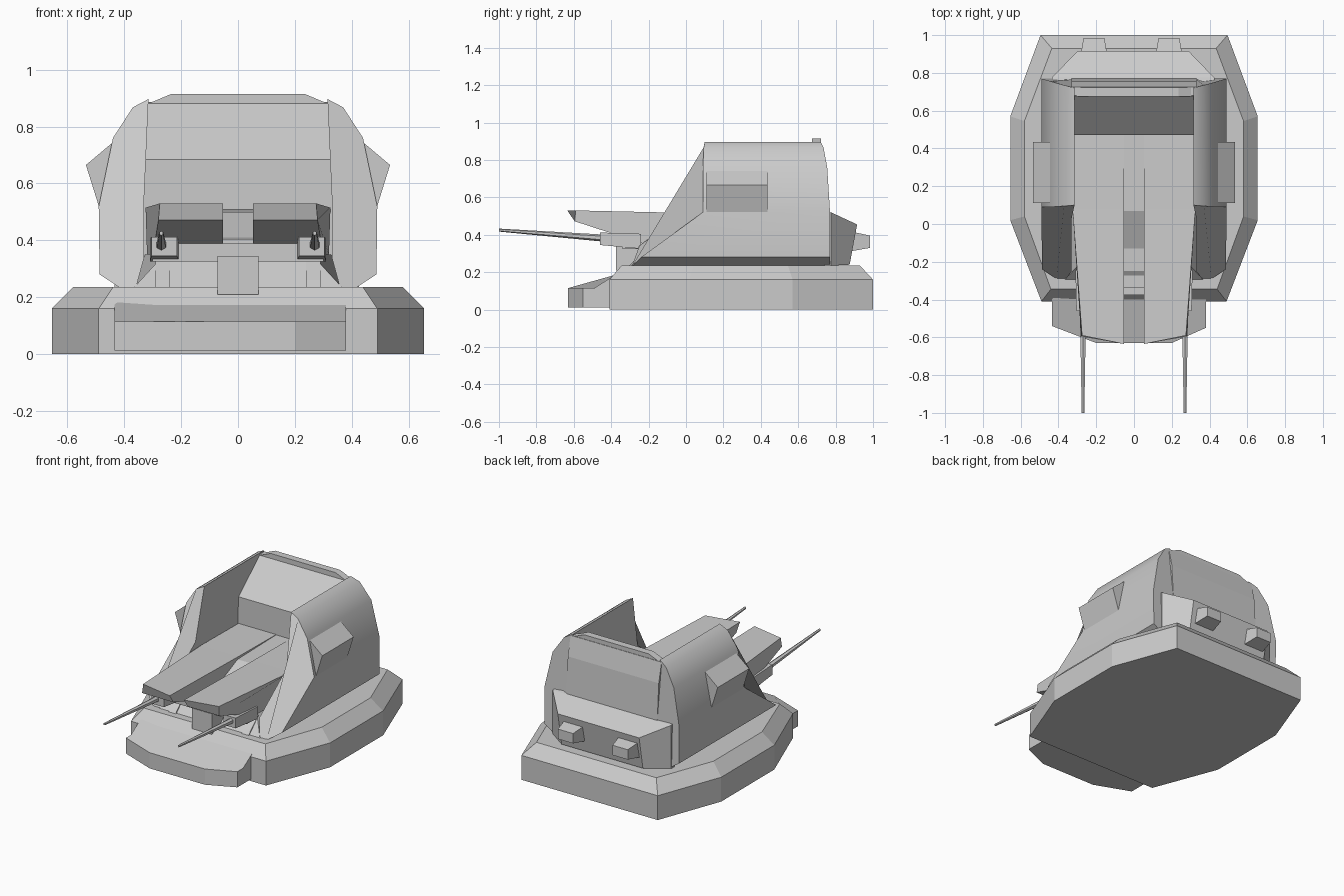
import bpy, bmesh, math
from mathutils import Vector


def loft(name, rings, mirror=False, smooth=False):
    """Closed solid through rings of matching point lists."""
    bm = bmesh.new()
    vs = [[bm.verts.new(p) for p in r] for r in rings]
    n = len(rings[0])
    for a, b in zip(vs, vs[1:]):
        for i in range(n):
            j = (i + 1) % n
            bm.faces.new((a[i], a[j], b[j], b[i]))
    bm.faces.new(vs[0][::-1])
    bm.faces.new(vs[-1])
    bmesh.ops.recalc_face_normals(bm, faces=bm.faces)
    me = bpy.data.meshes.new(name)
    bm.to_mesh(me)
    bm.free()
    ob = bpy.data.objects.new(name, me)
    bpy.context.collection.objects.link(ob)
    if mirror:
        ob.modifiers.new("Mirror", 'MIRROR')
    if smooth:
        bpy.context.view_layer.objects.active = ob
        ob.select_set(True)
        bpy.ops.object.shade_smooth_by_angle(angle=math.radians(32))
        ob.select_set(False)
    return ob


def prism(name, profile, x0, x1, mirror=False):
    """Side profile (y, z) extruded along x."""
    return loft(name, [[(x, y, z) for y, z in profile] for x in (x0, x1)], mirror)


def outline(half, z):
    """Plan outline (x, y) mirrored across x."""
    return [(x, y, z) for x, y in half] + [(-x, y, z) for x, y in reversed(half)]


def rect(x0, x1, y, z0, z1):
    return [(x0, y, z0), (x1, y, z0), (x1, y, z1), (x0, y, z1)]


# Base plinth with sloped rim
wide = [(0.495, 1), (0.655, 0.57), (0.655, 0.02), (0.49, -0.41)]
narrow = [(0.435, 0.93), (0.58, 0.545), (0.58, 0.04), (0.44, -0.345)]
loft("base", [outline(wide, 0), outline(wide, 0.16), outline(narrow, 0.235)])

# Front step
step = [(-0.435, -0.54), (-0.2, -0.63), (0.2, -0.63), (0.38, -0.55)]
loft("front_step", [
    [(x, y, z) for x, y in step] + [(0.38, -0.49, z), (0.38, -0.38, z2), (-0.435, -0.38, z2), (-0.435, -0.49, z)]
    for z, z2 in ((0.012, 0.012), (0.115, 0.185))])

# Side walls of the turret: x, z, front y, back y
wall = [(0.41, 0.23, -0.29, 0.77), (0.487, 0.28, -0.24, 0.77), (0.49, 0.52, 0.09, 0.77),
        (0.44, 0.76, 0.09, 0.755), (0.37, 0.868, 0.095, 0.735), (0.315, 0.897, 0.1, 0.72),
        (0.33, 0.555, 0.03, 0.765), (0.33, 0.34, -0.25, 0.77), (0.36, 0.23, -0.29, 0.77)]
loft("turret_wall", [[(x, yf, z) for x, z, yf, yb in wall],
                     [(x, yb, z) for x, z, yf, yb in wall]], True, True)

# Rear core with sloped cockpit back, and roof ridge
prism("turret_back", [(0.47, 0.23), (0.47, 0.685), (0.68, 0.887), (0.725, 0.887),
                      (0.754, 0.76), (0.77, 0.52), (0.77, 0.23)], -0.33, 0.33)
loft("roof_ridge", [[(-0.33, y, 0.875), (0.33, y, 0.875), (0.235, y, 0.915), (-0.235, y, 0.915)]
                    for y in (0.675, 0.722)])

# Side pods
pod = [(0.44, 0.745), (0.535, 0.665), (0.488, 0.515), (0.43, 0.6)]
loft("side_pod", [[(x, y, z) for x, z in pod] for y in (0.11, 0.435)], True)

# Rear engine box and exhausts
loft("rear_box", [rect(-0.435, 0.425, 0.74, 0.235, 0.53),
                  rect(-0.435, 0.425, 0.775, 0.235, 0.52),
                  [(-0.3, 0.875, 0.24), (0.29, 0.875, 0.24), (0.29, 0.915, 0.455), (-0.3, 0.915, 0.455)]])
for side, cx in (("left", -0.212), ("right", 0.185)):
    loft("exhaust_" + side, [rect(cx - 0.075, cx + 0.075, 0.87, 0.31, 0.42),
                             rect(cx - 0.055, cx + 0.055, 0.985, 0.33, 0.395)])

# Twin long deck slabs: y, z, outer x
slab = [(-0.63, 0.53, 0.275), (-0.595, 0.472, 0.28), (-0.22, 0.35, 0.3), (0.1, 0.35, 0.32),
        (0.48, 0.35, 0.32), (0.48, 0.51, 0.325), (0.08, 0.515, 0.325)]
loft("deck_slab", [[(0.052, y + (0 if i else -0.005), z) for i, (y, z, x) in enumerate(slab)],
                   [(x, y + (0 if i else 0.04), z) for i, (y, z, x) in enumerate(slab)]], True)

# Centre spine between the slabs
prism("centre_spine", [(0.48, 0.3), (0.48, 0.508), (0.07, 0.5), (-0.13, 0.41),
                       (-0.25, 0.405), (-0.36, 0.33), (-0.36, 0.3)], -0.054, 0.054)

# Sloped support under the deck
loft("deck_support", [[(-0.37, -0.3, 0.23), (0.37, -0.3, 0.23), (0.37, 0.5, 0.23), (-0.37, 0.5, 0.23)],
                      [(-0.26, -0.18, 0.35), (0.26, -0.18, 0.35), (0.33, 0.5, 0.35), (-0.33, 0.5, 0.35)]])
prism("support_brace", [(-0.31, 0.23), (-0.28, 0.26), (-0.2, 0.33), (-0.15, 0.23)], 0.24, 0.29, True)

# Gun mount: cross beam, centre post, breech blocks and tapered barrels
loft("gun_beam", [rect(-0.3, 0.3, y, 0.325, 0.39) for y in (-0.34, -0.24)])
loft("gun_post", [rect(-0.072, 0.072, y, 0.21, 0.345) for y in (-0.375, -0.25)])
loft("gun_breech", [rect(0.215, 0.305, -0.46, 0.345, 0.412),
                    rect(0.205, 0.31, -0.24, 0.325, 0.405)], True)


def ring(y, z, r):
    return [(0.27 + r * math.sin(math.tau * i / 6), y, z + r * math.cos(math.tau * i / 6))
            for i in range(6)]


loft("gun_barrel", [ring(-0.44, 0.382, 0.019), ring(-1.0, 0.425, 0.008)], True)
